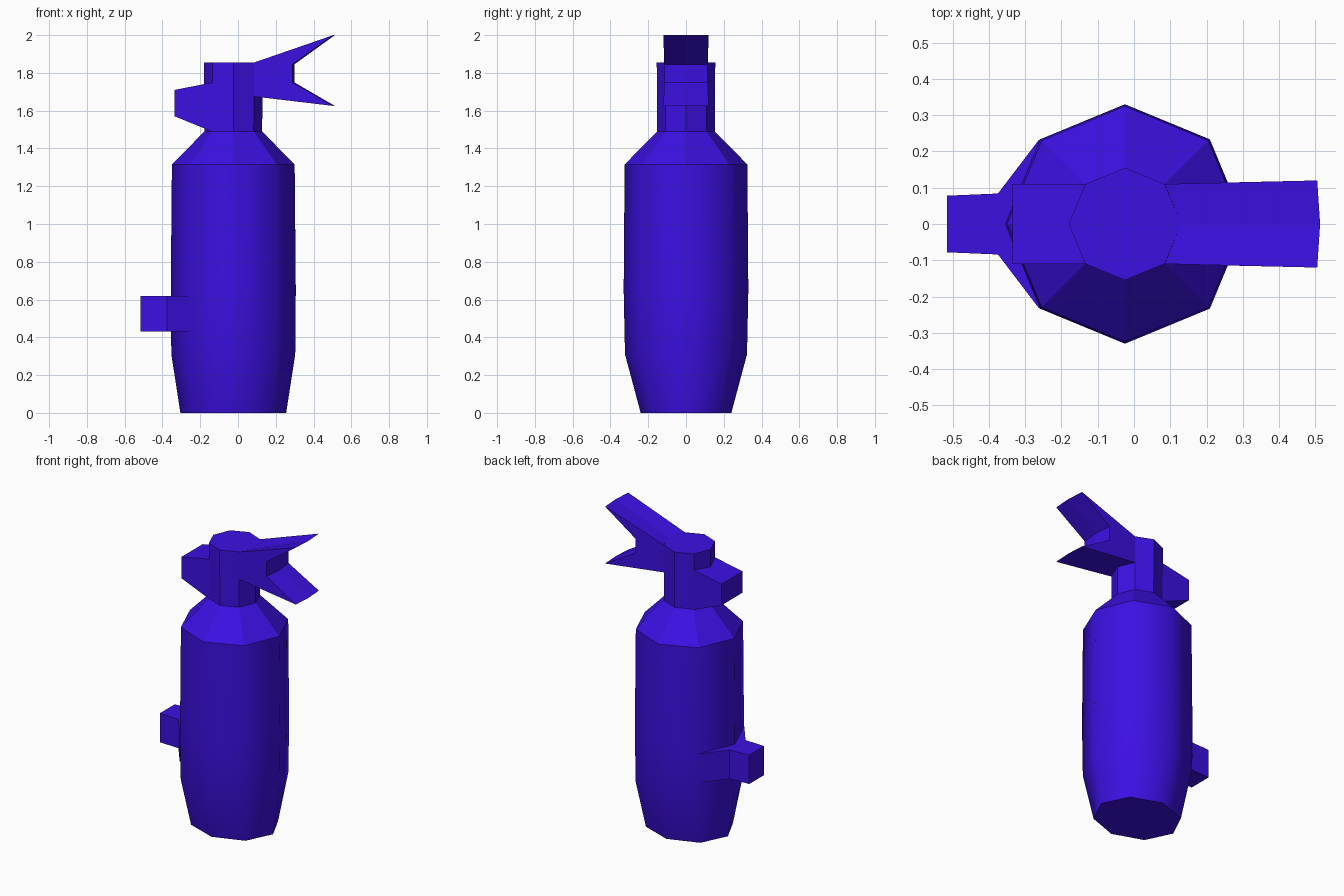
import bpy, bmesh
from math import cos, sin, pi

cube = bpy.data.objects.get("Cube")
if cube:
    bpy.data.objects.remove(cube, do_unlink=True)

blue = bpy.data.materials.new("violet blue paint")
blue.use_nodes = True
colour = (0.045, 0.005, 0.76, 1)
blue.diffuse_color = colour
blue.node_tree.nodes["Principled BSDF"].inputs["Base Color"].default_value = colour

AXIS_X = -0.025


def loft(name, rings, smooth_bands=()):
    """Skin matching closed rings of points and cap both ends."""
    bm = bmesh.new()
    loops = [[bm.verts.new(p) for p in ring] for ring in rings]
    n = len(rings[0])
    for band, (a, b) in enumerate(zip(loops, loops[1:])):
        for i in range(n):
            j = (i + 1) % n
            face = bm.faces.new((a[i], a[j], b[j], b[i]))
            face.smooth = band in smooth_bands
    bm.faces.new(loops[0][::-1])
    bm.faces.new(loops[-1])
    bmesh.ops.recalc_face_normals(bm, faces=bm.faces)
    mesh = bpy.data.meshes.new(name)
    bm.to_mesh(mesh)
    bm.free()
    mesh.materials.append(blue)
    obj = bpy.data.objects.new(name, mesh)
    bpy.context.collection.objects.link(obj)
    return obj


def octagon(rx, ry, z):
    return [(AXIS_X + rx * cos(k * pi / 4), ry * sin(k * pi / 4), z) for k in range(8)]


# Tank: tapered foot, slightly bulged wall, flat-faceted shoulder
tank = [(0.28, 0.24, 0), (0.328, 0.323, 0.31), (0.331, 0.33, 0.65),
        (0.325, 0.325, 1.315), (0.153, 0.153, 1.49)]
loft("tank", [octagon(*ring) for ring in tank], smooth_bands=(0, 1, 2))

# Valve neck
loft("valve_neck", [octagon(0.153, 0.153, 1.485), octagon(0.155, 0.155, 1.855)])

# Nozzle on the model's right of the neck
nozzle = [(-0.12, 1.752), (-0.335, 1.71), (-0.335, 1.57), (-0.135, 1.488), (-0.12, 1.488)]
loft("nozzle", [[(x, y, z) for x, z in nozzle] for y in (-0.11, 0.11)])

# Forked lever and grip: x, z, half width, forward bow of the middle line
lever = [(0.085, 1.855, 0.11, 0.045), (0.505, 2.0, 0.12, 0.008),
         (0.288, 1.845, 0.115, 0.01), (0.288, 1.75, 0.115, 0.01),
         (0.505, 1.625, 0.12, 0.008), (0.085, 1.675, 0.11, 0.045)]
loft("lever_and_grip", [[(x + (bow if side == 0 else 0), side * w, z)
                         for x, z, w, bow in lever] for side in (-1, 0, 1)])

# Side bracket flaring into the tank wall
half = [(-0.515, 0.078), (-0.375, 0.084), (-0.26, 0.235)]
outline = half + [(x, -y) for x, y in reversed(half)]
loft("side_bracket", [[(x, y, z) for x, y in outline] for z in (0.43, 0.62)])
